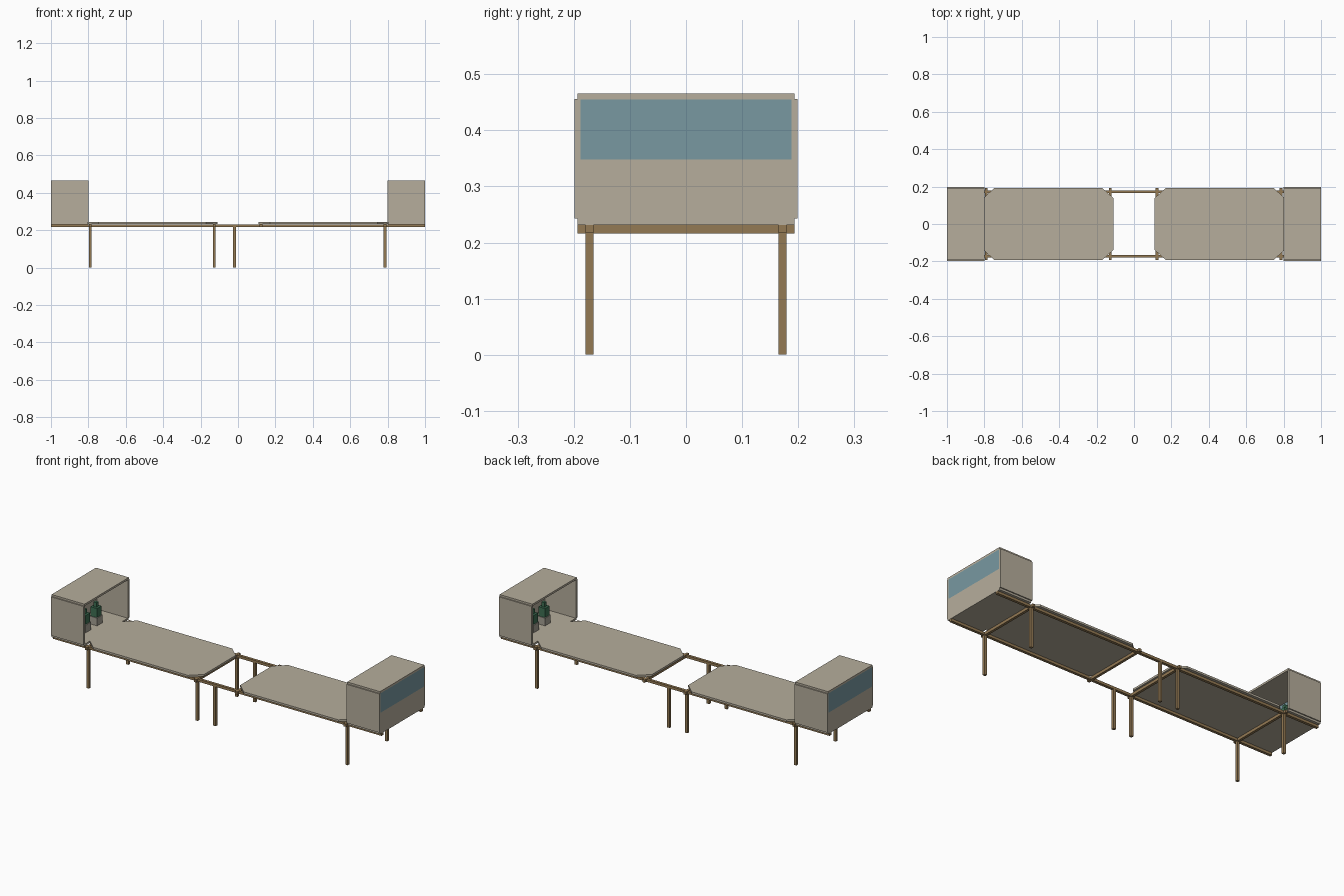
import bpy, bmesh

if "Cube" in bpy.data.objects:
    bpy.data.objects.remove(bpy.data.objects["Cube"])

def lin(c):
    c /= 255
    return c / 12.92 if c <= 0.04045 else ((c + 0.055) / 1.055) ** 2.4

def mat(name, r, g, b):
    m = bpy.data.materials.new(name)
    m.diffuse_color = (lin(r), lin(g), lin(b), 1)
    m.use_nodes = True
    m.node_tree.nodes["Principled BSDF"].inputs["Base Color"].default_value = m.diffuse_color
    return m

PANEL = mat("warm grey panel", 182, 174, 156)
WOOD = mat("brown frame", 148, 122, 84)
BLUE = mat("blue window", 120, 153, 161)
GREEN = mat("plant green", 62, 112, 84)
POT = mat("pot grey", 165, 160, 148)

def finish(name, bm, m):
    bmesh.ops.recalc_face_normals(bm, faces=bm.faces)
    me = bpy.data.meshes.new(name)
    bm.to_mesh(me)
    bm.free()
    me.materials.append(m)
    ob = bpy.data.objects.new(name, me)
    bpy.context.collection.objects.link(ob)
    return ob

def prism(name, pts, z0, z1, m):
    bm = bmesh.new()
    lo = [bm.verts.new((x, y, z0)) for x, y in pts]
    hi = [bm.verts.new((x, y, z1)) for x, y in pts]
    n = len(pts)
    bm.faces.new(lo)
    bm.faces.new(hi)
    for i in range(n):
        j = (i + 1) % n
        bm.faces.new((lo[i], lo[j], hi[j], hi[i]))
    return finish(name, bm, m)

def box(name, x0, x1, y0, y1, z0, z1, m):
    x0, x1 = sorted((x0, x1))
    y0, y1 = sorted((y0, y1))
    return prism(name, [(x0, y0), (x1, y0), (x1, y1), (x0, y1)], z0, z1, m)

# long rails and legs on both sides
for s, side in ((-1, "front"), (1, "back")):
    y = 0.172 * s
    box(side + "_rail", -1, 1, y - .0075, y + .0075, .217, .231, WOOD)
    for i, x in enumerate((-.79, -.127, -.018, .786)):
        box(f"{side}_leg_{i}", x - .0075, x + .0075, y - .007, y + .007, 0, .231, WOOD)

# cross bars under the tops
for i, x in enumerate((-.79, -.127, .123, .786)):
    box(f"cross_bar_{i}", x - .007, x + .007, -.193, .193, .2165, .2318, WOOD)

for s, end in ((-1, "left"), (1, "right")):
    # chamfered table top
    a, b, w, cx, cy = .11, .806, .193, .06, .055
    pts = [(a, -w + cy), (a + cx, -w), (b - cx, -w), (b, -w + cy),
           (b, w - cy), (b - cx, w), (a + cx, w), (a, w - cy)]
    prism(end + "_table_top", [(s * x, y) for x, y in pts], .232, .243, PANEL)

    # end cabinet, open towards the middle
    box(end + "_cabinet_floor", s * .803, s * 1, -.193, .193, .2315, .2425, PANEL)
    box(end + "_cabinet_roof", s * .8, s * 1, -.193, .193, .455, .466, PANEL)
    for t, side in ((-1, "front"), (1, "back")):
        box(f"{end}_cabinet_{side}_wall", s * .8, s * 1, t * .188, t * .199, .2425, .4555, PANEL)
    box(end + "_cabinet_end_wall", s * .99, s * 1, -.193, .193, .2425, .348, PANEL)
    box(end + "_cabinet_window", s * .991, s * 1, -.193, .193, .348, .455, BLUE)

    # potted plants inside the cabinet
    for i, y in enumerate((-.05, .05)):
        x = s * .9
        box(f"{end}_pot_{i}", x - .024, x + .024, y - .024, y + .024, .2425, .285, POT)
        box(f"{end}_plant_{i}", x - .02, x + .02, y - .02, y + .02, .285, .335, GREEN)
        box(f"{end}_plant_tip_{i}", x - .009, x + .009, y - .009, y + .009, .335, .36, GREEN)
